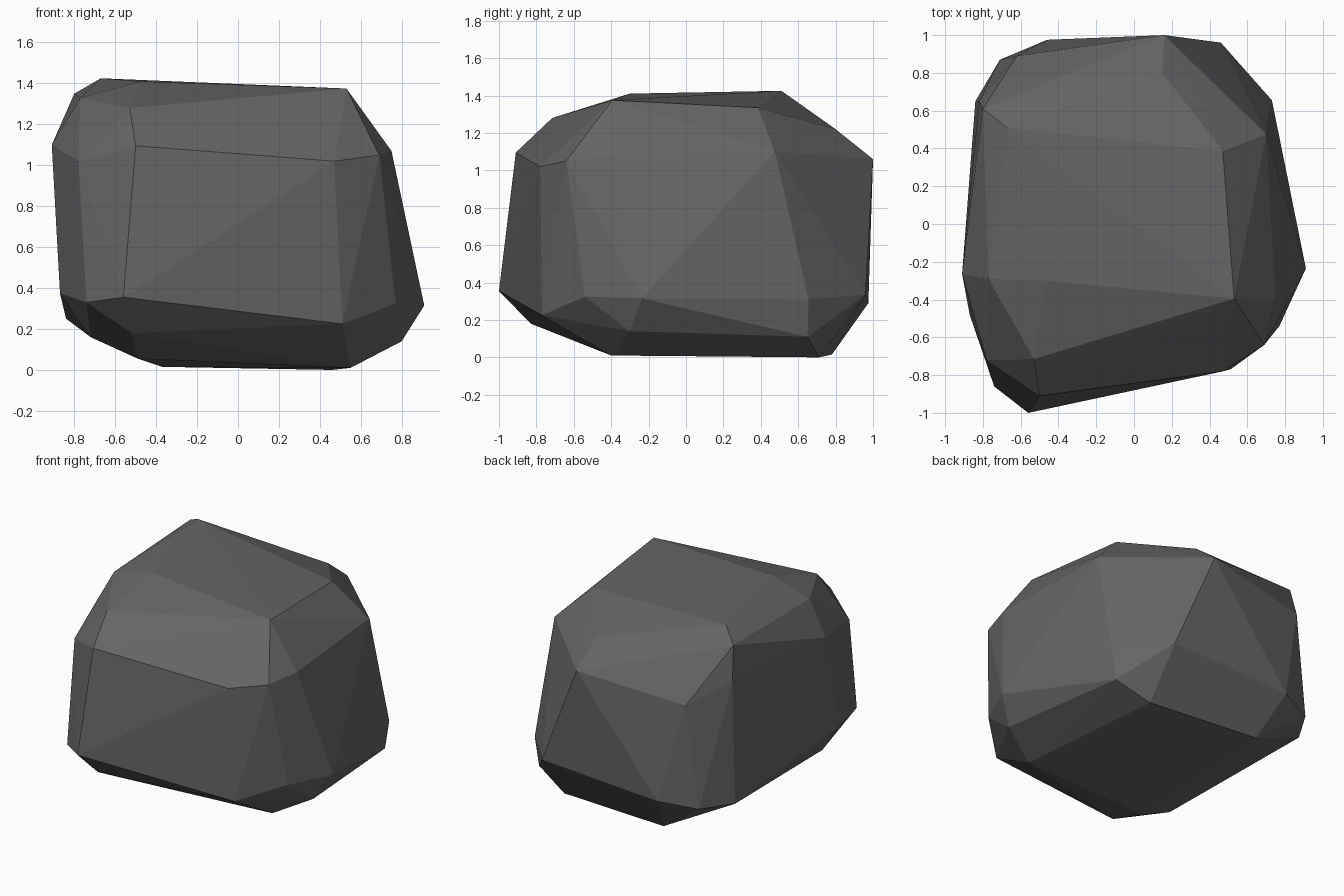
import bpy, bmesh

# Rough cut stone: corner rings from the ground up, wrapped in a convex skin
underside = [(.55, -.40, .01), (.46, .71, 0), (-.37, .78, .015), (-.49, -.50, .055)]
lower_chamfer = [(-.52, -.83, .18), (.51, -.77, .225), (.80, -.30, .14),
                 (.70, .65, .11), (-.72, -.50, .16)]
belt = [(-.56, -1.0, .355), (.77, -.54, .325), (.91, -.235, .315), (.73, .655, .31),
        (.46, .96, .335), (-.46, .975, .29), (-.71, .87, .26), (-.84, .65, .25),
        (-.87, -.48, .375), (-.74, -.86, .33)]
shoulder = [(-.50, -.91, 1.095), (.47, -.78, 1.02), (.69, -.64, 1.05), (.75, -.41, 1.07),
            (.70, .475, 1.10), (.16, 1.0, 1.06), (-.62, .89, .98), (-.82, .65, 1.11),
            (-.91, -.265, 1.10), (-.78, -.72, 1.02)]
crown = [(.53, -.395, 1.375), (.47, .385, 1.335), (.15, .80, 1.22), (-.67, .51, 1.425),
         (-.80, .61, 1.35), (-.77, -.29, 1.33), (-.47, -.30, 1.41), (-.53, -.715, 1.28)]

bm = bmesh.new()
for ring in (underside, lower_chamfer, belt, shoulder, crown):
    for p in ring:
        bm.verts.new(p)
res = bmesh.ops.convex_hull(bm, input=bm.verts[:])
loose = [v for v in bm.verts if not v.link_faces]
bmesh.ops.delete(bm, geom=loose, context='VERTS')
bmesh.ops.recalc_face_normals(bm, faces=bm.faces[:])

mesh = bpy.data.meshes.new("boulder")
bm.to_mesh(mesh)
bm.free()

# One flat dark grey for the whole stone
stone = bpy.data.materials.new("dark grey stone")
stone.diffuse_color = (.13, .13, .13, 1)
mesh.materials.append(stone)
boulder = bpy.data.objects.new("boulder", mesh)
bpy.context.collection.objects.link(boulder)
